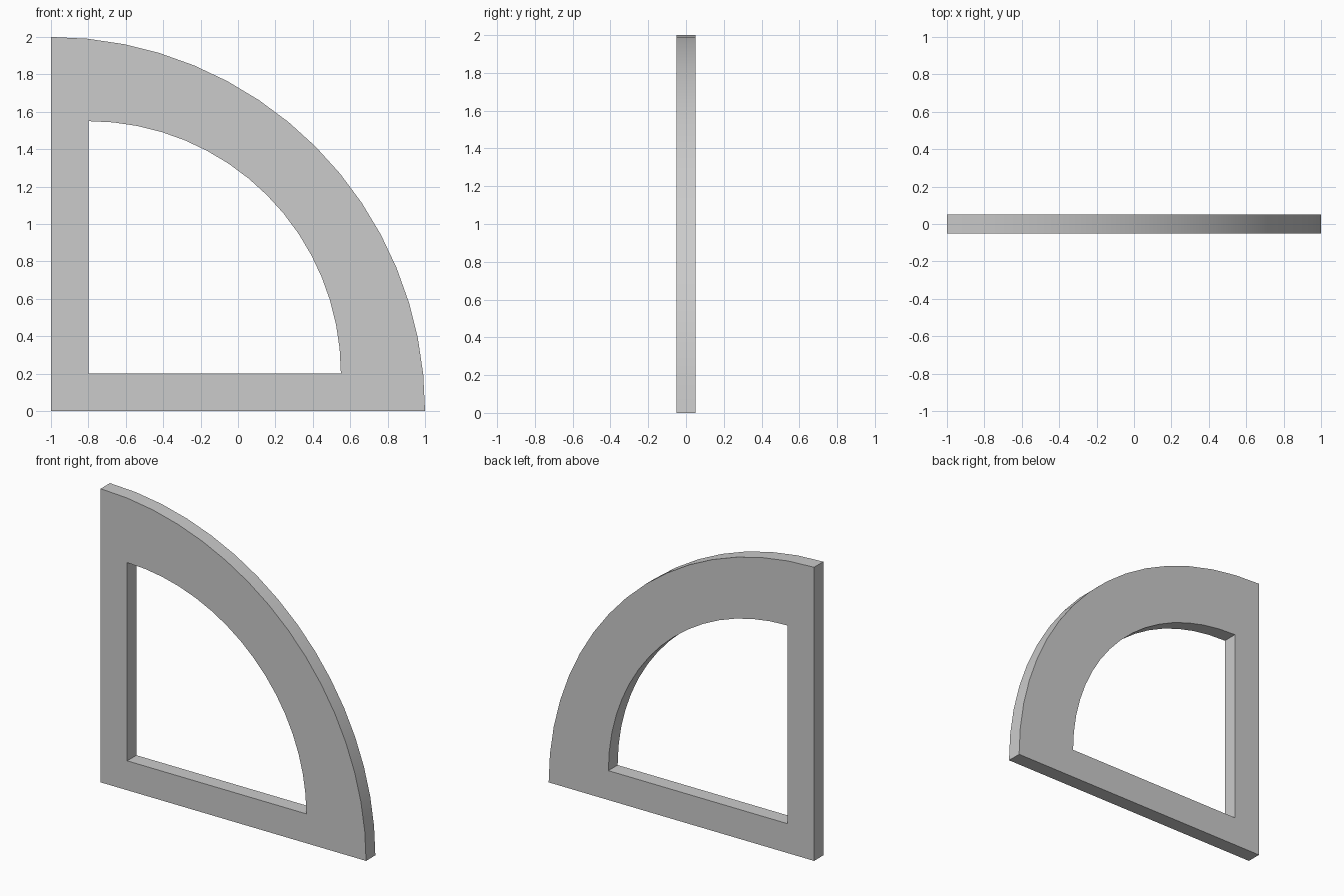
import bpy, bmesh, math

if "Cube" in bpy.data.objects:
    bpy.data.objects.remove(bpy.data.objects["Cube"])

SEGMENTS = 16
HALF_DEPTH = 0.05


def quarter_outline(x, z, radius):
    """Corner point followed by a quarter arc around it, in the XZ plane."""
    points = [(x, z)]
    for i in range(SEGMENTS + 1):
        a = math.pi / 2 * i / SEGMENTS
        points.append((x + radius * math.cos(a), z + radius * math.sin(a)))
    return points


bm = bmesh.new()


def add_loop(points, y):
    return [bm.verts.new((x, y, z)) for x, z in points]


# Outer edge and window opening, front and back
outer = quarter_outline(-1, 0, 2)
inner = quarter_outline(-0.8, 0.2, 1.35)
loops = [add_loop(outer, -HALF_DEPTH), add_loop(inner, -HALF_DEPTH),
         add_loop(inner, HALF_DEPTH), add_loop(outer, HALF_DEPTH)]

# Front face, opening walls, back face and rim walls
count = len(outer)
for k in range(4):
    a, b = loops[k], loops[(k + 1) % 4]
    for i in range(count):
        j = (i + 1) % count
        bm.faces.new((a[i], a[j], b[j], b[i]))
bmesh.ops.recalc_face_normals(bm, faces=bm.faces[:])

mesh = bpy.data.meshes.new("quarter_round_frame")
bm.to_mesh(mesh)
bm.free()
frame = bpy.data.objects.new("quarter_round_frame", mesh)
bpy.context.collection.objects.link(frame)

# Smooth arcs with crisp edges
bpy.context.view_layer.objects.active = frame
frame.select_set(True)
bpy.ops.object.shade_smooth_by_angle(angle=math.radians(30))
